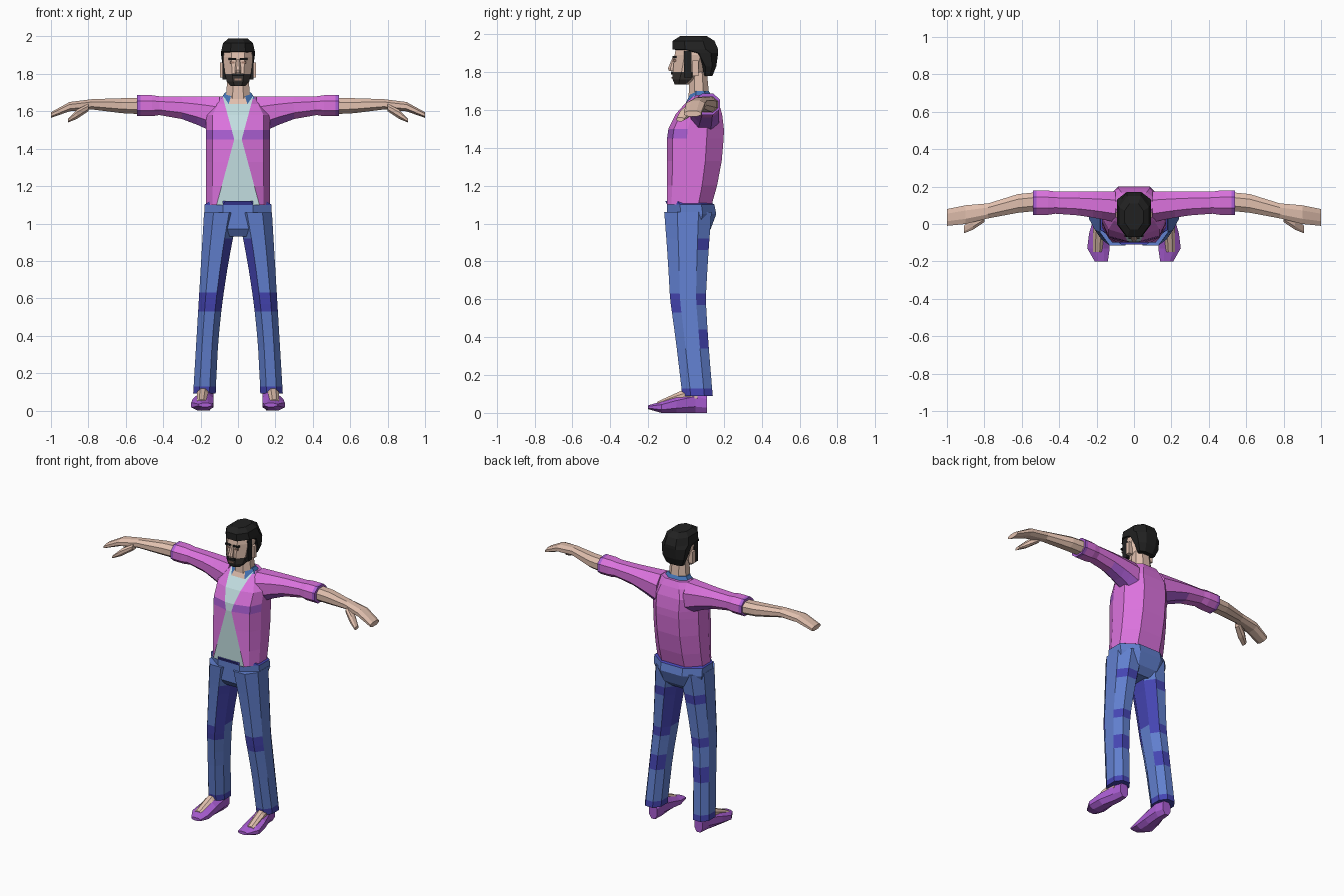
import bpy
import bmesh
from mathutils import Vector

cube = bpy.data.objects.get("Cube")
if cube:
    bpy.data.objects.remove(cube)


def to_linear(c):
    return ((c + .055) / 1.055) ** 2.4


def material(name, *rgb):
    mat = bpy.data.materials.new(name)
    mat.use_nodes = True
    colour = [to_linear(c) for c in rgb] + [1]
    mat.diffuse_color = colour
    mat.node_tree.nodes["Principled BSDF"].inputs["Base Color"].default_value = colour
    return mat


skin = material("skin", .88, .75, .68)
hair = material("hair_black", .13, .13, .13)
beard = material("beard_grey", .22, .2, .19)
pink = material("jacket_pink", .86, .45, .87)
purple = material("trim_purple", .67, .37, .83)
pale = material("shirt_pale", .76, .87, .88)
denim = material("denim_blue", .38, .5, .81)
navy = material("denim_dark", .27, .27, .7)
blue = material("collar_blue", .27, .46, .72)
shade = material("skin_dark", .62, .48, .42)


def bridge_rings(name, rings, mats, rule=None, side=1):
    """Bridge equal-length point rings, cap both ends, colour faces by rule."""
    bm = bmesh.new()
    loops = [[bm.verts.new(point) for point in ring] for ring in rings]
    for lower, upper in zip(loops, loops[1:]):
        for i in range(len(lower)):
            bm.faces.new((lower[i - 1], lower[i], upper[i], upper[i - 1]))
    bm.faces.new(loops[0])
    bm.faces.new(loops[-1])
    bmesh.ops.recalc_face_normals(bm, faces=bm.faces)
    if rule:
        # Rules are written for the left side, so mirror back before asking
        flip = Vector((side, 1, 1))
        for face in bm.faces:
            face.material_index = rule(face.calc_center_median() * 1 if side > 0
                                       else Vector([a * b for a, b in zip(face.calc_center_median(), flip)]),
                                       Vector([a * b for a, b in zip(face.normal, flip)]))
    mesh = bpy.data.meshes.new(name)
    bm.to_mesh(mesh)
    bm.free()
    for mat in mats:
        mesh.materials.append(mat)
    part = bpy.data.objects.new(name, mesh)
    bpy.context.collection.objects.link(part)


def loft(name, axis, rows, mats, rule=None, side=1):
    """Rows are (position, low a, high a, low b, high b) of eight-sided sections."""
    k = .45
    corners = [(1, -k), (1, k), (k, 1), (-k, 1), (-1, k), (-1, -k), (-k, -1), (k, -1)]
    rings = []
    for position, a_low, a_high, b_low, b_high in rows:
        ring = []
        for u, v in corners:
            point = [(a_low + a_high + u * (a_high - a_low)) / 2,
                     (b_low + b_high + v * (b_high - b_low)) / 2]
            point.insert(axis, position)
            point[0] *= side
            ring.append(point)
        rings.append(ring)
    bridge_rings(name, rings, mats, rule, side)


def column(name, rows, mats, rule=None):
    """Centred upright loft; rows are (z, half width, front y, back y)."""
    loft(name, 2, [(z, -w, w, front, back) for z, w, front, back in rows], mats, rule)


def block(name, centre, size, mat, side=1):
    """Small box-like detail with a square ring at each end of z."""
    centre, half = Vector(centre), Vector(size) / 2
    rings = []
    for w in (-1, 1):
        ring = []
        for u, v in ((-1, -1), (1, -1), (1, 1), (-1, 1)):
            x, y, z = centre + Vector((u * half.x, v * half.y, w * half.z))
            ring.append((x * side, y, z))
        rings.append(ring)
    bridge_rings(name, rings, [mat])


# Jacket body: chest curves back to the neck, opening narrowest at the chest
def torso_ring(z):
    front = -.1 + 2.8 * max(0, z - 1.45) ** 2
    back = .2 - (.4 if z < 1.5 else 1.5) * (z - 1.5) ** 2
    width = .17 - .9 * max(0, z - 1.6)
    gap = .02 + .27 * abs(z - 1.45)
    depth = back - front
    half = [(gap, front), (max(.8 * width, gap), front + .1 * depth),
            (width, front + .35 * depth), (width, back - .3 * depth), (width / 2, back)]
    outline = half + [(-x, y) for x, y in reversed(half)]
    return [(x, y, z) for x, y in outline]


def torso_colour(c, n):
    if n.y < -.2 and abs(c.x) < .001:
        return 1
    return 2 if n.y < -.2 and 1.45 < c.z < 1.5 else 0


bridge_rings("jacket_body", [torso_ring(z) for z in (1.1, 1.2, 1.33, 1.45, 1.5, 1.58, 1.64, 1.68)],
             [pink, pale, purple], torso_colour)

# Neck and collar
column("neck", [(1.6, .07, .01, .13), (1.8, .055, .02, .11)], [skin])
column("collar", [(1.64, .11, 0, .16), (1.7, .07, .03, .12)], [blue, skin],
       lambda c, n: int(n.y < -.2 and abs(c.x) < .04))

# Head with a bearded jaw, and the hair around it
column("head", [(1.735, .04, -.06, .02), (1.76, .06, -.07, .06), (1.8, .07, -.07, .1),
                (1.89, .08, -.06, .13), (1.95, .07, -.05, .13)],
       [skin, beard], lambda c, n: int(c.z < 1.8 and n.y < .3))
column("hair_cap", [(1.78, .06, .09, .14), (1.83, .08, .08, .16), (1.9, .09, .03, .17),
                    (1.92, .09, -.07, .17), (1.965, .08, -.07, .15), (1.99, .05, -.03, .11)], [hair])
column("nose", [(1.805, .017, -.09, -.05), (1.82, .017, -.095, -.05), (1.88, .01, -.07, -.05)], [skin])
block("moustache", (0, -.07, 1.795), (.06, .02, .015), hair)
block("mouth", (0, -.07, 1.77), (.04, .015, .01), shade)

# Trouser seat with a dark waistband
column("trouser_seat", [(.93, .09, -.07, .09), (.97, .16, -.1, .13), (1.05, .18, -.1, .16),
                        (1.1, .18, -.1, .15), (1.12, .15, -.11, .12)],
       [denim, navy], lambda c, n: int(c.z > 1.1))


# Trouser leg: straight outer seam, bowed inner seam, shin set back
def leg_row(z):
    middle = .01 + .1 * max(0, .6 - z)
    depth = .08 + .04 * z * z
    return z, .12 - .11 * z * z, .245 - .06 * z, middle - depth, middle + depth


def leg_colour(c, n):
    knee = n.y < -.3 and .53 < c.z < .63
    rear = n.y > .3 and any(low < c.z < low + .1 for low in (.34, .57, .86))
    inner = n.x < -.8 and c.z > .63
    return int(knee or rear or inner or c.z < .13)


# Rolled sleeve: deep at the armpit, then even to the cuff
def sleeve_row(x):
    armpit = max(0, (.4 - x) / .3) ** 1.5
    roll = .006 if x > .45 else 0
    return x, .055 - .045 * armpit - roll, .173 + roll, 1.58 - .11 * armpit - roll, 1.68 + roll


def sleeve_colour(c, n):
    return int(c.x > .52 or (n.z < -.4 and c.x < .3))


for side, label in ((1, "left_"), (-1, "right_")):
    leg_rows = [leg_row(z) for z in (.09, .13, .34, .44, .53, .57, .63, .75, .86, .92, 1.06)]
    loft(label + "trouser_leg", 2, leg_rows, [denim, navy], leg_colour, side)
    sleeve_rows = [sleeve_row(x) for x in (.1, .17, .22, .3, .42, .46, .52, .54)]
    loft(label + "sleeve", 0, sleeve_rows, [pink, purple], sleeve_colour, side)
    # Slip-on shoe and bare instep
    loft(label + "shoe", 1, [(.11, .14, .2, 0, .1), (.05, .13, .21, 0, .12), (-.05, .13, .24, 0, .09),
                             (-.13, .13, .25, 0, .06), (-.2, .14, .21, .02, .04)], [purple], None, side)
    loft(label + "instep", 1, [(.06, .15, .21, .05, .15), (-.04, .16, .22, .05, .11),
                               (-.15, .17, .22, .03, .06)], [skin], None, side)
    # Forearm running into a flat hand, plus the thumb
    loft(label + "forearm_hand", 0, [(.52, .07, .17, 1.585, 1.67), (.62, .06, .16, 1.59, 1.67),
                                     (.78, .03, .11, 1.61, 1.665), (.9, 0, .1, 1.6, 1.65),
                                     (1, -.01, .08, 1.565, 1.595)], [skin], None, side)
    loft(label + "thumb", 0, [(.8, .01, .06, 1.6, 1.64), (.86, -.03, .03, 1.56, 1.61),
                              (.91, -.05, -.01, 1.54, 1.56)], [skin], None, side)
    # Face details
    block(label + "ear", (.08, .05, 1.82), (.03, .03, .08), skin, side)
    block(label + "sideburn", (.07, .01, 1.84), (.025, .04, .14), hair, side)
    block(label + "brow", (.03, -.06, 1.88), (.04, .02, .01), hair, side)
    block(label + "eye", (.03, -.06, 1.86), (.025, .015, .01), shade, side)
